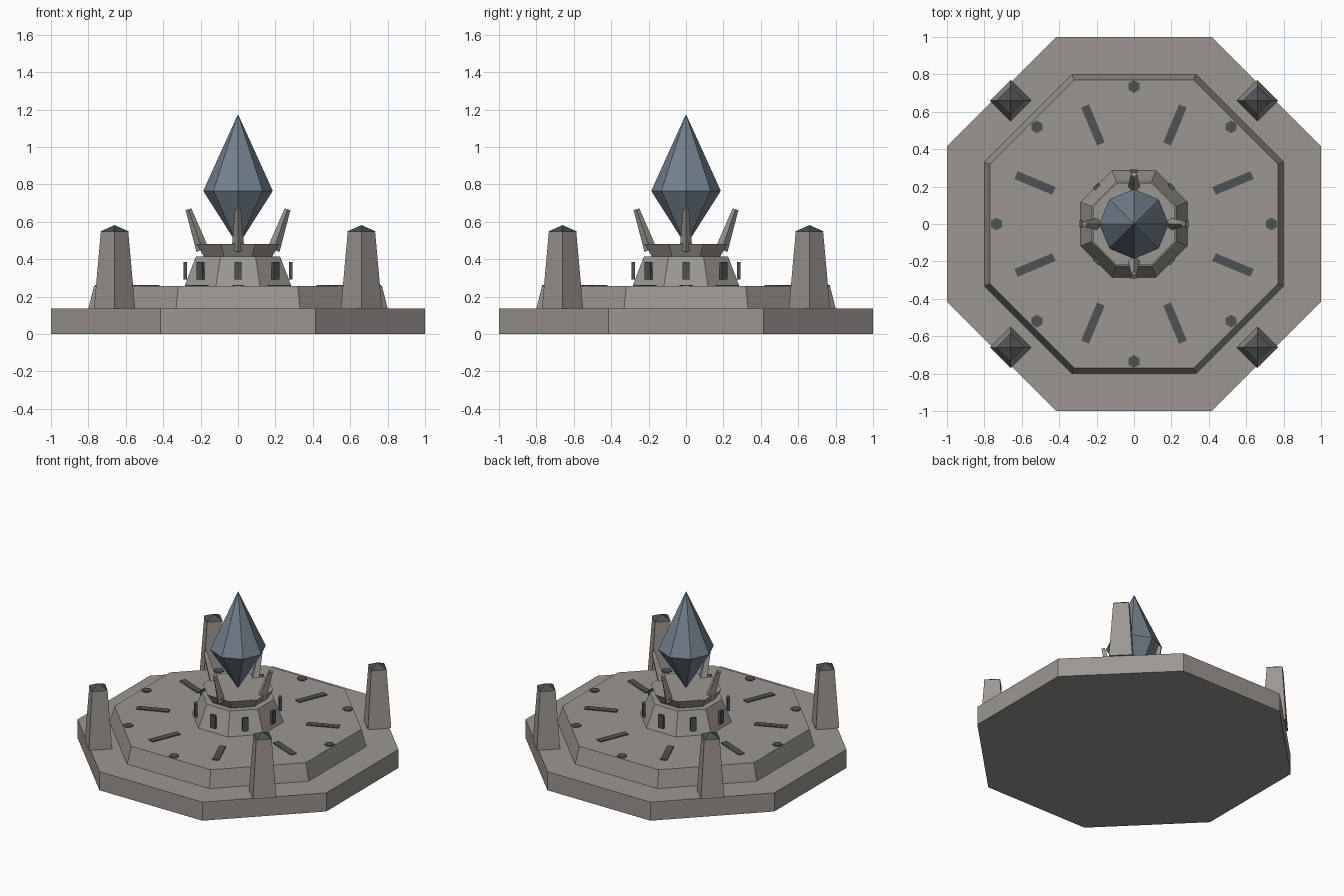
import bpy
from math import pi, cos, sin, atan2, hypot

cube = bpy.data.objects.get("Cube")
if cube:
    bpy.data.objects.remove(cube, do_unlink=True)


def material(name, rgb):
    m = bpy.data.materials.new(name)
    m.use_nodes = True
    m.diffuse_color = (*rgb, 1)
    bsdf = next(n for n in m.node_tree.nodes if n.type == 'BSDF_PRINCIPLED')
    bsdf.inputs["Base Color"].default_value = (*rgb, 1)
    return m


STONE = material("warm grey stone", (0.33, 0.305, 0.28))
METAL = material("dark metal", (0.075, 0.085, 0.086))
CRYSTAL = material("blue grey crystal", (0.17, 0.22, 0.27))


def finish(name, mat):
    ob = bpy.context.object
    ob.name = name
    ob.data.materials.append(mat)
    return ob


def frustum(name, mat, sides, r1, r2, z1, z2, x=0, y=0, turn=0):
    """Upright tapered prism between two heights."""
    bpy.ops.mesh.primitive_cone_add(
        vertices=sides, radius1=r1, radius2=r2, depth=z2 - z1,
        location=(x, y, (z1 + z2) / 2), rotation=(0, 0, turn))
    return finish(name, mat)


def octagon(name, a1, a2, z1, z2):
    """Octagonal tier given by the distance from centre to its flats."""
    k = 1 / cos(pi / 8)
    return frustum(name, STONE, 8, a1 * k, a2 * k, z1, z2, turn=pi / 8)


def box(name, mat, size, r, angle, z):
    """Box at a polar position, its x axis pointing outward."""
    bpy.ops.mesh.primitive_cube_add(
        size=1, location=(r * cos(angle), r * sin(angle), z), rotation=(0, 0, angle))
    bpy.context.object.scale = size
    return finish(name, mat)


# Stepped platform and pedestal
octagon("base_step", 1, 1, 0, 0.135)
octagon("upper_step", 0.8, 0.77, 0.135, 0.257)
octagon("pedestal", 0.285, 0.225, 0.257, 0.415)
octagon("pedestal_collar", 0.183, 0.22, 0.415, 0.48)

# Crystal: two eight-sided points meeting at a girdle
crystal = frustum("crystal_upper", CRYSTAL, 8, 0.186, 0, 0.765, 1.175)
lower = frustum("crystal_lower", CRYSTAL, 8, 0, 0.186, 0.472, 0.765)

# Inlaid bars, studs and pedestal plates
for i in range(8):
    a = i * pi / 4
    box(f"floor_bar_{i}", METAL, (0.22, 0.045, 0.014), 0.573, a + pi / 8, 0.256)
    frustum(f"floor_stud_{i}", METAL, 6, 0.034, 0.034, 0.25, 0.263,
            0.735 * cos(a), 0.735 * sin(a))
    box(f"pedestal_plate_{i}", METAL, (0.018, 0.04, 0.095), 0.283, a, 0.338)

# Claws leaning outward around the crystal
r_low, z_low, r_high, z_high = 0.19, 0.45, 0.265, 0.667
for i in range(4):
    a = i * pi / 2
    r = (r_low + r_high) / 2
    bpy.ops.mesh.primitive_cone_add(
        vertices=4, radius1=0.034, radius2=0.016,
        depth=hypot(r_high - r_low, z_high - z_low),
        location=(r * cos(a), r * sin(a), (z_low + z_high) / 2),
        rotation=(0, atan2(r_high - r_low, z_high - z_low), a))
    finish(f"claw_{i}", STONE)

# Corner pillars with pyramid caps
for i, (sx, sy) in enumerate([(1, 1), (-1, 1), (-1, -1), (1, -1)]):
    x, y = 0.66 * sx, 0.66 * sy
    frustum(f"pillar_{i}", STONE, 4, 0.11, 0.073, 0.135, 0.55, x, y)
    frustum(f"pillar_cap_{i}", METAL, 4, 0.075, 0, 0.549, 0.582, x, y)
